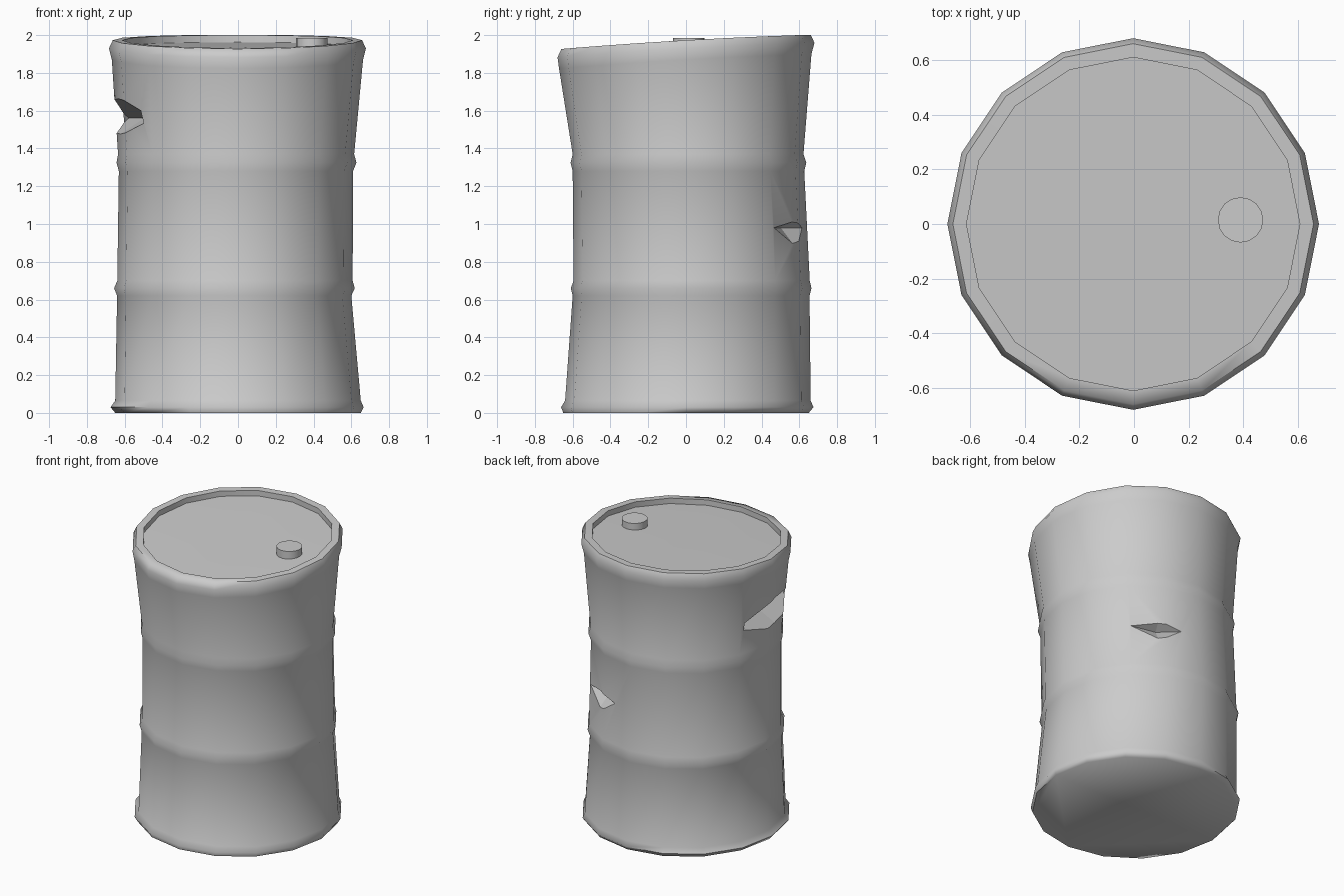
import bpy, bmesh
from math import sin, cos, pi, radians
from mathutils import Vector

if "Cube" in bpy.data.objects:
    bpy.data.objects.remove(bpy.data.objects["Cube"])

SIDES = 16


def make_material(name, colour):
    mat = bpy.data.materials.new(name)
    mat.use_nodes = True
    mat.diffuse_color = colour
    mat.node_tree.nodes["Principled BSDF"].inputs["Base Color"].default_value = colour
    return mat


def make_object(name, bm, mat=None):
    bmesh.ops.recalc_face_normals(bm, faces=bm.faces)
    mesh = bpy.data.meshes.new(name)
    bm.to_mesh(mesh)
    bm.free()
    obj = bpy.data.objects.new(name, mesh)
    bpy.context.collection.objects.link(obj)
    if mat:
        mesh.materials.append(mat)
    return obj


def top_tilt(y):
    # The bashed top slopes up toward the back
    return 0.057 * y - 0.02 * y * y


def smooth(obj, degrees):
    bpy.ops.object.select_all(action='DESELECT')
    obj.select_set(True)
    bpy.context.view_layer.objects.active = obj
    bpy.ops.object.shade_smooth_by_angle(angle=radians(degrees))


steel = make_material("grey steel", (0.6, 0.6, 0.6, 1))

# Drum body: rings of (height, centre x, centre y, radius x, radius y)
rings = [
    (0.00, 0, 0, 0.65, 0.65),
    (0.03, -0.005, 0.007, 0.67, 0.668),
    (0.065, 0, 0.01, 0.65, 0.65),
    (0.62, -0.02, 0.027, 0.62, 0.627),
    (0.66, -0.019, 0.027, 0.637, 0.637),
    (0.70, -0.016, 0.03, 0.623, 0.625),
    (1.28, -0.011, 0.013, 0.62, 0.613),
    (1.325, -0.008, 0.013, 0.635, 0.624),
    (1.37, -0.01, 0.011, 0.625, 0.611),
    (1.87, -0.003, -0.004, 0.665, 0.668),
    (1.93, -0.003, 0, 0.68, 0.68),
    (1.973, -0.003, 0, 0.66, 0.66),
    (1.973, -0.003, 0, 0.61, 0.61),
    (1.935, -0.003, 0, 0.61, 0.61),
]
bm = bmesh.new()
loops = []
for z, cx, cy, rx, ry in rings:
    loop = []
    for i in range(SIDES):
        a = 2 * pi * i / SIDES
        y = cy + ry * sin(a)
        lift = top_tilt(y) if z > 1.8 else 0
        loop.append(bm.verts.new((cx + rx * cos(a), y, z + lift)))
    loops.append(loop)
for low, high in zip(loops, loops[1:]):
    for i in range(SIDES):
        j = (i + 1) % SIDES
        bm.faces.new((low[i], low[j], high[j], high[i]))
bm.faces.new(loops[0][::-1])
# Lid: fan to a centre point so it follows the slope
hub = bm.verts.new((0, 0, 1.935))
for i in range(SIDES):
    bm.faces.new((loops[-1][i], loops[-1][(i + 1) % SIDES], hub))
drum = make_object("drum", bm, steel)
smooth(drum, 62)


# Creased dents: a wedge whose inner edge joins two points of the wall
def cut_dent(name, start, end, radius, z, up, down, depth):
    a, b = radians(start), radians(end)
    mid = (a + b) / 2
    out = Vector((cos(mid), sin(mid), 0))
    centre = Vector((-0.012, 0.015, 0))
    tips = [centre + Vector((radius * cos(t), radius * sin(t), z)) for t in (a, b)]
    inner = (tips[0] + tips[1]) / 2 - out * depth
    lip = centre + out * radius + Vector((0, 0, z))
    top = inner + (lip + Vector((0, 0, up)) - inner) * 3
    bottom = inner + (lip - Vector((0, 0, down)) - inner) * 3
    wedge = bmesh.new()
    for p in tips + [inner, top, bottom]:
        wedge.verts.new(p)
    bmesh.ops.convex_hull(wedge, input=wedge.verts)
    cutter = make_object(name, wedge, steel)
    cutter.hide_render = True
    mod = drum.modifiers.new(name, 'BOOLEAN')
    mod.operation = 'DIFFERENCE'
    mod.solver = 'EXACT'
    mod.object = cutter
    bpy.context.view_layer.objects.active = drum
    bpy.ops.object.modifier_apply(modifier=mod.name)
    bpy.data.objects.remove(cutter)


cut_dent("upper_dent", 157, 224, 0.615, 1.56, 0.09, 0.08, 0.02)
cut_dent("lower_dent", 46, 79, 0.625, 0.98, 0.035, 0.09, 0.05)

# Bung cap on the lid
bm = bmesh.new()
bmesh.ops.create_cone(bm, cap_ends=True, segments=SIDES, radius1=0.083,
                      radius2=0.083, depth=0.06)
bung = make_object("bung_cap", bm, steel)
bung.location = (0.39, 0.015, 1.955)
smooth(bung, 30)
